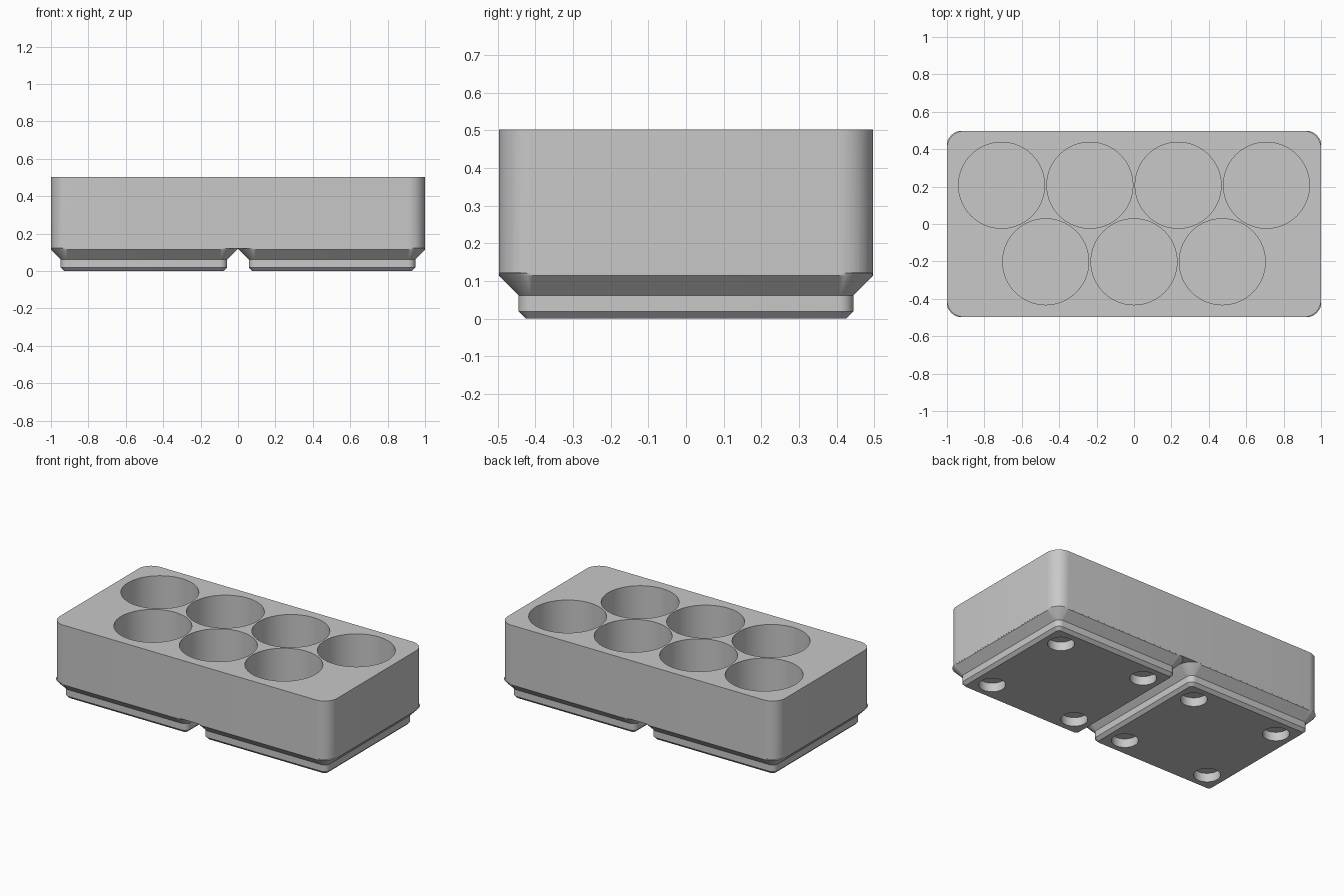
import bpy, bmesh, math
from mathutils import Matrix

default = bpy.data.objects.get("Cube")
if default:
    bpy.data.objects.remove(default, do_unlink=True)

HALF_X, HALF_Y = 1.0, 0.497
PITCH = 0.503          # foot centre distance from the middle
SEAM = 0.12            # height where feet meet the body
HEIGHT = 0.503

grey = bpy.data.materials.new("light_grey")
grey.use_nodes = True
colour = (0.58, 0.58, 0.58, 1)
grey.diffuse_color = colour
grey.node_tree.nodes["Principled BSDF"].inputs["Base Color"].default_value = colour


def rounded_rect(hx, hy, r, steps=10):
    """Outline of a rounded rectangle, counter-clockwise."""
    points = []
    for i, (sx, sy) in enumerate([(1, 1), (-1, 1), (-1, -1), (1, -1)]):
        for s in range(steps + 1):
            a = (i + s / steps) * math.pi / 2
            points.append((sx * (hx - r) + r * math.cos(a),
                           sy * (hy - r) + r * math.sin(a)))
    return points


def make_object(name, bm):
    bmesh.ops.recalc_face_normals(bm, faces=bm.faces)
    mesh = bpy.data.meshes.new(name)
    bm.to_mesh(mesh)
    bm.free()
    mesh.materials.append(grey)
    obj = bpy.data.objects.new(name, mesh)
    bpy.context.collection.objects.link(obj)
    return obj


def loft(name, rings, cx=0.0):
    """Stack rounded rectangles (z, half x, half y, radius) into a solid."""
    bm = bmesh.new()
    loops = []
    for z, hx, hy, r in rings:
        loops.append([bm.verts.new((max(-0.9995, min(0.9995, x + cx)),
                                    max(-0.4967, min(0.4967, y)), z))
                      if cx else bm.verts.new((x, y, z))
                      for x, y in rounded_rect(hx, hy, r)])
    for low, high in zip(loops, loops[1:]):
        for i in range(len(low)):
            j = (i + 1) % len(low)
            bm.faces.new((low[i], low[j], high[j], high[i]))
    bm.faces.new(loops[0][::-1])
    bm.faces.new(loops[-1])
    return make_object(name, bm)


def cylinders(name, centres, radius, z0, z1, segments):
    bm = bmesh.new()
    for x, y in centres:
        bmesh.ops.create_cone(bm, cap_ends=True, segments=segments,
                              radius1=radius, radius2=radius, depth=z1 - z0,
                              matrix=Matrix.Translation((x, y, (z0 + z1) / 2)))
    obj = make_object(name, bm)
    obj.hide_render = True
    return obj


def combine(target, other, operation):
    mod = target.modifiers.new(operation.lower(), 'BOOLEAN')
    mod.operation, mod.solver, mod.object = operation, 'EXACT', other
    bpy.ops.object.select_all(action='DESELECT')
    bpy.context.view_layer.objects.active = target
    target.select_set(True)
    bpy.ops.object.modifier_apply(modifier=mod.name)
    bpy.data.objects.remove(other, do_unlink=True)


# Body block
holder = loft("bottle_holder", [(SEAM, HALF_X, HALF_Y, 0.09),
                                (HEIGHT, HALF_X, HALF_Y, 0.09)])

# Two stepped feet; the last ring sinks into the body
profile = [(0, 0.426, 0.019), (0.019, 0.445, 0.038), (0.062, 0.445, 0.038),
           (0.114, 0.497, 0.09), (SEAM, 0.5025, 0.0955), (0.13, 0.48, 0.08)]
for side in (-1, 1):
    foot = loft("foot", [(z, h, h, r) for z, h, r in profile], side * PITCH)
    combine(holder, foot, 'UNION')

# Seven cups in two staggered rows
cups = [((i - 1.5) * 0.472, 0.207) for i in range(4)]
cups += [((i - 1) * 0.472, -0.202) for i in range(3)]
combine(holder, cylinders("cup_cutter", cups, 0.23, 0.168, 0.6, 72), 'DIFFERENCE')

# Four round sockets under each foot
sockets = [(f * PITCH + sx * 0.311, sy * 0.311)
           for f in (-1, 1) for sx in (-1, 1) for sy in (-1, 1)]
combine(holder, cylinders("socket_cutter", sockets, 0.078, -0.1, 0.057, 40), 'DIFFERENCE')

bpy.ops.object.shade_smooth_by_angle(angle=math.radians(30))
